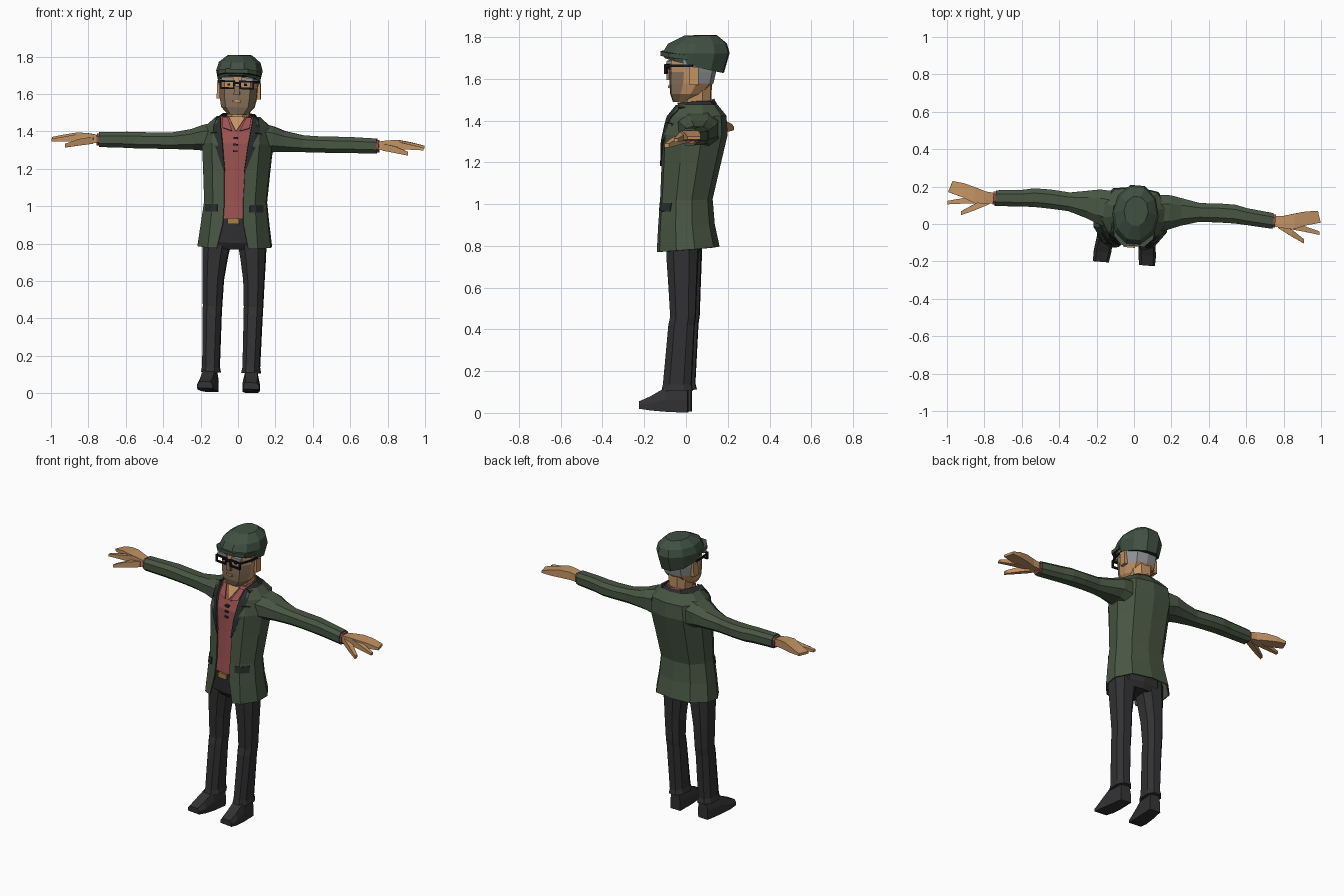
import bpy, bmesh, math
from mathutils import Matrix

if "Cube" in bpy.data.objects:
    bpy.data.objects.remove(bpy.data.objects["Cube"])

# Slight turn and lean of the whole figure
POSE = (Matrix.Translation((-0.037, 0, 0.004)) @ Matrix.Rotation(math.radians(-4.7), 4, 'Z')
        @ Matrix.Rotation(math.radians(1.35), 4, 'Y'))


def mat(name, r, g, b):
    m = bpy.data.materials.new(name)
    m.diffuse_color = [(c / 255 / 12.92 if c < 11 else ((c / 255 + 0.055) / 1.055) ** 2.4)
                       for c in (r, g, b)] + [1]
    m.use_nodes = True
    m.node_tree.nodes["Principled BSDF"].inputs["Base Color"].default_value = m.diffuse_color
    return m


GREEN = mat("jacket green", 72, 86, 67)
CAP = mat("cap green", 64, 81, 66)
DARK = mat("trouser charcoal", 50, 50, 52)
LAPEL = mat("lapel dark grey", 42, 45, 45)
SHIRT = mat("shirt red", 153, 82, 80)
SKIN = mat("skin tan", 194, 147, 100)
BEARD = mat("beard brown grey", 136, 113, 92)
HAIR = mat("hair grey", 146, 148, 150)
BLACK = mat("glasses black", 22, 22, 24)
BUCKLE = mat("buckle tan", 165, 125, 72)


def loft(name, rings, mats, closed=True, caps=True, mirror=False, rule=None, thick=0):
    """Skin a list of point rings, optionally capped and mirrored."""
    bm = bmesh.new()
    vs = [[bm.verts.new(p) for p in r] for r in rings]
    n = len(rings[0])
    for a, b in zip(vs, vs[1:]):
        for j in range(n if closed else n - 1):
            k = (j + 1) % n
            bm.faces.new((a[j], a[k], b[k], b[j]))
    if caps:
        bm.faces.new(vs[0][::-1])
        bm.faces.new(vs[-1])
    if closed:
        bmesh.ops.recalc_face_normals(bm, faces=bm.faces)
    bm.normal_update()
    if rule:
        for f in bm.faces:
            f.material_index = rule(f.calc_center_median(), f.normal)
    me = bpy.data.meshes.new(name)
    bm.to_mesh(me)
    bm.free()
    for m in mats if isinstance(mats, list) else [mats]:
        me.materials.append(m)
    ob = bpy.data.objects.new(name, me)
    bpy.context.collection.objects.link(ob)
    ob.matrix_world = POSE
    if thick:
        s = ob.modifiers.new("thickness", 'SOLIDIFY')
        s.thickness, s.offset = thick, -1
    if mirror:
        ob.modifiers.new("mirror", 'MIRROR')
    return ob


def box(name, x0, x1, y0, y1, z0, z1, m, mirror=False):
    rings = [[(x0, y0, z), (x1, y0, z), (x1, y1, z), (x0, y1, z)] for z in (z0, z1)]
    return loft(name, rings, m, mirror=mirror)


OCT = [(-.5, -1), (.5, -1), (1, -.5), (1, .5), (.5, 1), (-.5, 1), (-1, .5), (-1, -.5)]


def oct_z(z, cx, rx, y0, y1):
    return [(cx + rx * u, (y0 + y1) / 2 + (y1 - y0) / 2 * v, z) for u, v in OCT]


def oct_x(x, cy, cz, ry, rz):
    return [(x, cy + ry * u, cz + rz * v) for u, v in OCT]


def rect_x(x, y0, y1, z0, z1, skew=0):
    return [(x + skew, y0, z0), (x, y1, z0), (x, y1, z1), (x + skew, y0, z1)]


def half(z, o, w, yf, yb, tilt=0):
    """Right half of a body section, from front opening to back centre."""
    d = yb - yf
    pts = [(o, yf), (max(.68 * w, o + .012), yf + .06 * d), (w, yf + .35 * d),
           (w, yf + .65 * d), (.65 * w, yb - .06 * d), (0, yb)]
    return [(x, y, z + tilt * y) for x, y in pts]


# Jacket: height, opening, half width, front, back
BODY = [(.78, .085, .197, -.132, .163), (.90, .056, .181, -.127, .14),
        (1.02, .051, .166, -.118, .13), (1.2, .056, .178, -.11, .172),
        (1.33, .07, .188, -.105, .203), (1.42, .084, .175, -.075, .197),
        (1.475, .09, .115, -.03, .152)]
loft("jacket", [half(*b, tilt=.08 if i == 0 else 0) for i, b in enumerate(BODY)],
     GREEN, closed=False, caps=False, mirror=True, thick=.008)


def front_y(x, z):
    """Depth of the jacket front at a given place."""
    for a, b in zip(BODY, BODY[1:]):
        if z <= b[0]:
            t = (z - a[0]) / (b[0] - a[0])
            s = half(*[p + (q - p) * t for p, q in zip(a, b)])
            break
    for p, q in zip(s[:2], s[1:3]):
        if x <= q[0]:
            return p[1] + (q[1] - p[1]) * max(0, (x - p[0]) / (q[0] - p[0]))
    return s[2][1]


def patch(name, rows, m, off=.007):
    return loft(name, [[(x, front_y(x, z) - off, z) for x in xs] for z, xs in rows],
                m, closed=False, caps=False, mirror=True, thick=.006)


patch("lapel", [(z, (a, (a + b) / 2, b)) for z, a, b in
                [(1.18, .052, .057), (1.3, .066, .102), (1.385, .078, .142), (1.39, .078, .122),
                 (1.42, .083, .126), (1.472, .087, .108)]], LAPEL)
patch("pocket_flap", [(z, (.088, .12, .155)) for z in (.965, 1.005)], LAPEL)
loft("jacket_collar", [[(.118, -.025, 1.462), (.113, .07, 1.462), (.08, .145, 1.455), (0, .168, 1.45)],
                       [(.088, -.03, 1.482), (.085, .07, 1.492), (.062, .125, 1.492), (0, .142, 1.492)]],
     LAPEL, closed=False, caps=False, mirror=True, thick=.008)

# Shirt with collar, open neck and buttons
loft("shirt", [half(z, 0, w - .02, yf + .014, yb - .018) for z, o, w, yf, yb in BODY[1:]],
     SHIRT, closed=False, mirror=True)
loft("shirt_collar_band", [[(x * s, .055 + y * s, 1.47 + dz + .3 * y) for x, y in
                            [(.07 * math.sin(a), -.085 * math.cos(a)) for a in
                             [math.pi * i / 4 for i in range(5)]]]
                           for s, dz in ((1.15, -.035), (1, .006))],
     SHIRT, closed=False, caps=False, mirror=True, thick=.006)
loft("shirt_collar_flap", [[(.02, -.088, 1.40), (.072, -.077, 1.415)],
                           [(.05, -.04, 1.472), (.078, -.03, 1.472)]],
     SHIRT, closed=False, caps=False, mirror=True, thick=.005)
loft("open_neck", [[(0, -.08, 1.40), (.004, -.08, 1.402)], [(0, -.034, 1.475), (.045, -.034, 1.475)]],
     SKIN, closed=False, caps=False, mirror=True, thick=.005)
for i, z in enumerate((1.29, 1.325, 1.36)):
    box("shirt_button_%d" % i, -.012, .012, -.1, -.07, z - .005, z + .005, LAPEL)

# Sleeves, cuffs and hands
loft("sleeve", [oct_x(*r) for r in
                [(.13, .07, 1.355, .1, .085), (.19, .08, 1.358, .092, .068), (.25, .087, 1.348, .074, .055),
                 (.35, .093, 1.338, .05, .045), (.45, .099, 1.336, .051, .043), (.54, .1, 1.336, .05, .044),
                 (.6, .092, 1.337, .045, .043), (.745, .08, 1.335, .042, .04)]], GREEN, mirror=True)
loft("shirt_cuff", [oct_x(x, .08, 1.335, .035, .033) for x in (.735, .757)], SHIRT, mirror=True)
loft("palm_and_fingers", [rect_x(*r) for r in
                          [(.745, .052, .106, 1.315, 1.357), (.8, .046, .112, 1.317, 1.367),
                           (.86, .046, .13, 1.322, 1.37), (.92, .07, .146, 1.325, 1.36),
                           (.98, .092, .153, 1.328, 1.343, .02)]], SKIN, mirror=True)
loft("index_finger", [rect_x(*r) for r in
                      [(.84, .044, .08, 1.323, 1.365), (.92, .036, .065, 1.32, 1.348),
                       (.998, .026, .045, 1.318, 1.333)]], SKIN, mirror=True)
loft("thumb", [rect_x(*r) for r in
               [(.775, .045, .085, 1.312, 1.35), (.85, .006, .042, 1.3, 1.335),
                (.92, -.026, -.004, 1.288, 1.308)]], SKIN, mirror=True)

# Trousers, buckle and shoes
loft("trouser_leg", [oct_z(*r) for r in
                     [(.105, .108, .051, -.107, .042), (.135, .108, .045, -.1, .035),
                      (.42, .11, .049, -.073, .05), (.46, .11, .05, -.064, .056),
                      (.6, .109, .055, -.072, .061), (.72, .102, .066, -.08, .066),
                      (.85, .09, .08, -.085, .07)]], DARK, mirror=True)
loft("hips", [half(*r) for r in [(.765, 0, .13, -.075, .065), (.8, 0, .155, -.1, .085),
                                 (.93, 0, .15, -.117, .1)]], DARK, closed=False, mirror=True)
box("belt_buckle", -.03, .03, -.124, -.112, .9, .932, BUCKLE)
loft("shoe", [[(cx - w, y, z0), (cx + w, y, z0), (cx + w, y, (z0 + z1) / 2), (cx + w * .7, y, z1),
               (cx - w * .7, y, z1), (cx - w, y, (z0 + z1) / 2)] for y, cx, w, z0, z1 in
              [(.018, .105, .036, 0, .12), (-.085, .113, .044, .005, .122),
               (-.16, .12, .047, .012, .078), (-.213, .124, .042, .02, .055)]], DARK, mirror=True)

# Neck and head: beard in front, hair behind the ears
loft("neck", [oct_z(1.4, 0, .06, -.02, .125), oct_z(1.46, 0, .056, -.022, .122),
              oct_z(1.58, 0, .07, -.02, .125)], SKIN)


def head_colour(c, n):
    if c.z < 1.63 and c.y < -.005:
        return 1
    return 2 if c.z > 1.57 and c.y > .07 else 0


loft("head", [half(*r) for r in
              [(1.485, 0, .05, -.06, .03), (1.525, 0, .088, -.073, .09), (1.575, 0, .098, -.077, .135),
               (1.63, 0, .102, -.077, .148), (1.665, 0, .103, -.077, .152), (1.73, 0, .1, -.07, .15)]],
     [SKIN, BEARD, HAIR], closed=False, mirror=True, rule=head_colour)
box("ear", .095, .117, .03, .072, 1.57, 1.655, SKIN, True)
box("sideburn", .09, .106, .0, .07, 1.645, 1.69, HAIR, True)
box("eyebrow", .02, .085, -.084, -.06, 1.668, 1.684, HAIR, True)
box("mouth", -.022, .022, -.082, -.07, 1.552, 1.564, SKIN)
box("nose", -.016, .016, -.09, -.07, 1.59, 1.64, BEARD)
box("pupil", .038, .052, -.081, -.07, 1.641, 1.652, BLACK, True)

# Glasses
for z in (1.622, 1.659):
    box("glasses_bar", .012, .092, -.094, -.082, z, z + .009, BLACK, True)
for x in (.012, .083):
    box("glasses_side", x, x + .009, -.094, -.082, 1.622, 1.668, BLACK, True)
box("glasses_bridge", -.014, .014, -.094, -.084, 1.65, 1.66, BLACK)
loft("glasses_temple", [[(x, y, 1.655), (x + .006, y, 1.655), (x + .006, y, 1.667), (x, y, 1.667)]
                        for x, y in ((.086, -.09), (.106, -.01), (.108, .045))], BLACK, mirror=True)


# Flat cap: depth range, half width, front and back height
def cap_ring(y0, y1, w, zf, zb):
    pts = []
    for i in range(10):
        a = 2 * math.pi * (i + .5) / 10
        u, v = math.sin(a), -math.cos(a) / .951
        pts.append((w * u, (y0 + y1) / 2 + (y1 - y0) / 2 * v, zf + (zb - zf) * (v + 1) / 2))
    return pts


loft("flat_cap", [cap_ring(*r) for r in
                  [(-.095, .183, .112, 1.695, 1.625), (-.108, .21, .125, 1.72, 1.72),
                   (-.08, .197, .112, 1.765, 1.765), (-.005, .15, .065, 1.803, 1.805)]],
     [CAP, LAPEL], rule=lambda c, n: 1 if n.z < -.8 else 0)
loft("cap_brim", [[(x, y, z + dz) for x, y, z in
                   [(-.118, .02, 1.69), (-.105, -.07, 1.7), (-.06, -.115, 1.708), (.06, -.115, 1.708),
                    (.105, -.07, 1.7), (.118, .02, 1.69)]] for dz in (0, .022)],
     [CAP, LAPEL], rule=lambda c, n: 1 if n.z < -.8 else 0)
